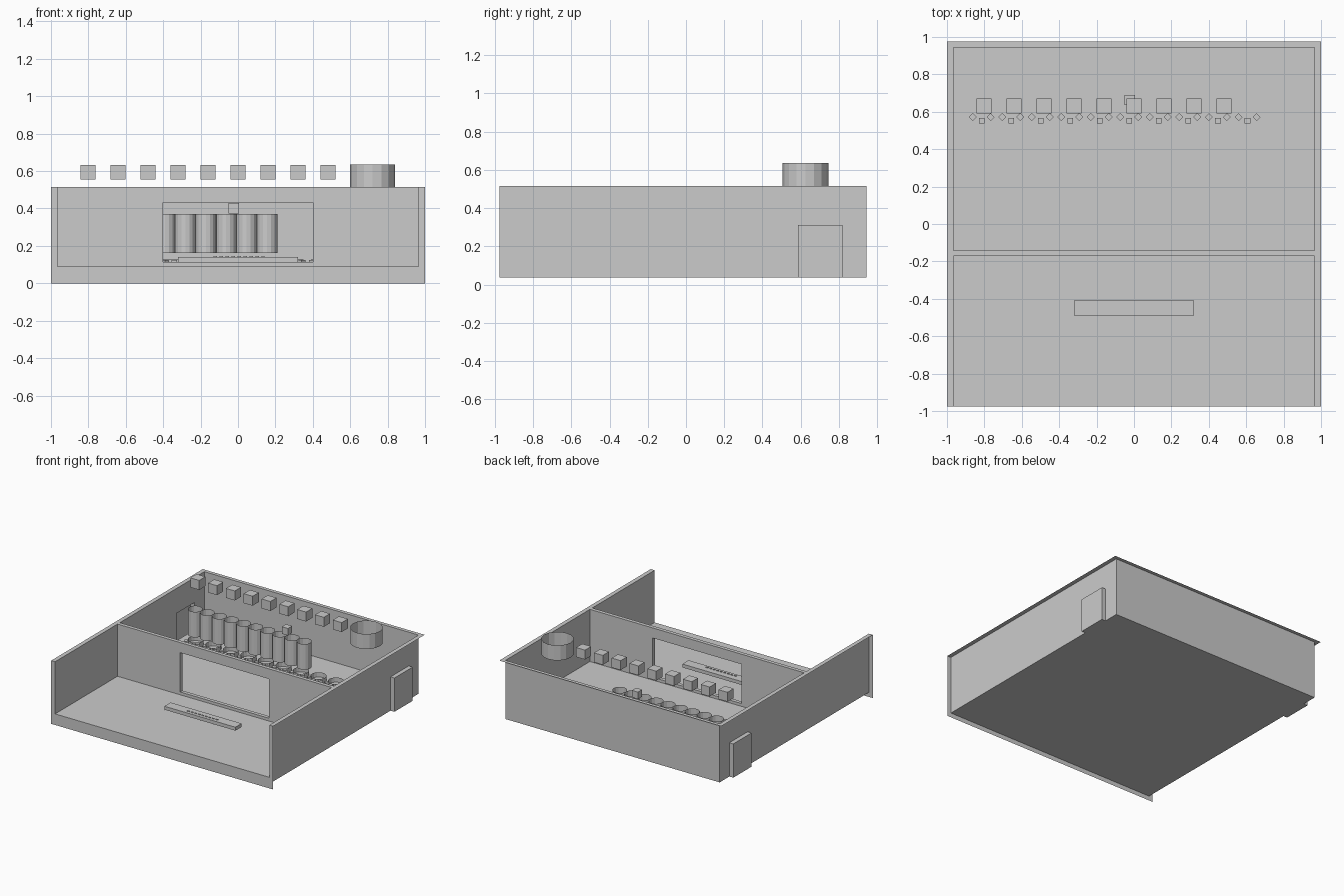
import bpy, bmesh, math
from mathutils import Matrix, Vector

if "Cube" in bpy.data.objects:
    bpy.data.objects.remove(bpy.data.objects["Cube"])

X, XO = 0.965, 1.0            # inner wall line, rim outer line
YF, YB, YO = -0.975, 0.945, 0.975
ZB, ZF, ZT = 0.037, 0.09, 0.515
PF, PB = -0.172, -0.142       # partition front and back


def finish(name, bm):
    me = bpy.data.meshes.new(name)
    bm.to_mesh(me)
    bm.free()
    ob = bpy.data.objects.new(name, me)
    bpy.context.collection.objects.link(ob)
    return ob


def add_box(bm, lo, hi, rot=0.0):
    lo, hi = Vector(lo), Vector(hi)
    m = (Matrix.Translation((lo + hi) / 2) @ Matrix.Rotation(rot, 4, 'Z')
         @ Matrix.Diagonal((*(hi - lo), 1)))
    bmesh.ops.create_cube(bm, size=1, matrix=m)


def box(name, lo, hi):
    bm = bmesh.new()
    add_box(bm, lo, hi)
    return finish(name, bm)


def add_rect(bm, axis, pos, a, b):
    """Flat rectangle perpendicular to axis; a and b are (min, max) on the other two axes."""
    vs = []
    for u, v in ((a[0], b[0]), (a[1], b[0]), (a[1], b[1]), (a[0], b[1])):
        p = [u, v]
        p.insert(axis, pos)
        vs.append(bm.verts.new(p))
    bm.faces.new(vs)


def rects(name, items):
    bm = bmesh.new()
    for it in items:
        add_rect(bm, *it)
    return finish(name, bm)


def add_tube(bm, x, y, z0, z1, r, n):
    """Open-ended tube."""
    bmesh.ops.create_cone(bm, cap_ends=False, segments=n, radius1=r, radius2=r,
                          depth=z1 - z0,
                          matrix=Matrix.Translation((x, y, (z0 + z1) / 2)))


# Floor slab
box("floor", (-X, YF, ZB), (X, YB, ZF))

# Thin outer walls, with a doorway pushed outwards on each side
D0, DM, D1, DT = 0.585, 0.705, 0.82, 0.312
for side, s in (("left", -1), ("right", 1)):
    rects(side + "_wall", [
        (0, s * X, (YF, D0), (ZB, ZT)),
        (0, s * X, (D1, YB), (ZB, ZT)),
        (0, s * X, (D0, D1), (DT, ZT))])
    xs = tuple(sorted((s * X, s * XO)))
    rects(side + "_doorway", [
        (1, D0, xs, (ZB, DT)),
        (1, D1, xs, (ZB, DT)),
        (2, DT, xs, (D0, D1)),
        (2, ZB, xs, (D0, D1)),
        (0, s * XO, (D0, DM), (ZB, DT)),
        (0, s * XO, (DM, D1), (ZB, DT))])
rects("back_wall", [(1, YB, (-X, X), (ZB, ZT))])

# Flat rims on the cut top and cut front
rects("top_rim", [
    (2, ZT, (-XO, -X), (YF, YO)),
    (2, ZT, (X, XO), (YF, YO)),
    (2, ZT, (-X, X), (YB, YO))])
rects("front_rim", [
    (1, YF, (-XO, XO), (0, ZF)),
    (1, YF, (-XO, -X), (ZF, ZT)),
    (1, YF, (X, XO), (ZF, ZT))])

# Partition with a wide window
WX, W0, W1 = 0.4, 0.113, 0.433
bm = bmesh.new()
for y in (PF, PB):
    add_rect(bm, 1, y, (-X, -WX), (ZF, ZT))
    add_rect(bm, 1, y, (WX, X), (ZF, ZT))
    add_rect(bm, 1, y, (-WX, WX), (ZF, W0))
    add_rect(bm, 1, y, (-WX, WX), (W1, ZT))
for x in (-WX, WX):
    add_rect(bm, 0, x, (PF, PB), (W0, W1))
for z in (W0, W1):
    add_rect(bm, 2, z, (-WX, WX), (PF, PB))
add_rect(bm, 2, ZT, (-X, X), (PF, PB))
finish("partition", bm)

# Control desk and its row of buttons
box("desk", (-0.32, -0.49, 0.112), (0.32, -0.41, 0.14))
bm = bmesh.new()
for i in range(9):
    x = -0.122 + 0.032 * i
    add_box(bm, (x - 0.009, -0.466, 0.138), (x + 0.009, -0.458, 0.145))
finish("desk_buttons", bm)

# Row of tall open tubes
bm = bmesh.new()
for i in range(10):
    add_tube(bm, -0.826 + 0.109 * i, 0.63, 0.162, 0.37, 0.055, 16)
finish("tall_tubes", bm)

# Row of low round bases, each with three small blocks at the front
bases, blocks = bmesh.new(), bmesh.new()
for i in range(10):
    cx, cy = -0.815 + 0.158 * i, 0.62
    add_tube(bases, cx, cy, ZF, 0.128, 0.06, 16)
    for deg in (-135, -90, -45):
        a = math.radians(deg)
        px, py = cx + 0.068 * math.cos(a), cy + 0.068 * math.sin(a)
        add_box(blocks, (px - 0.015, py - 0.015, 0.105),
                (px + 0.015, py + 0.015, 0.125), a)
finish("round_bases", bases)
finish("base_blocks", blocks)

# Floating cubes in a row and the single small cube
bm = bmesh.new()
for i in range(9):
    x = -0.803 + 0.1605 * i
    add_box(bm, (x - 0.04, 0.59, 0.556), (x + 0.04, 0.67, 0.633))
finish("hanging_cubes", bm)
box("small_cube", (-0.05, 0.635, 0.373), (0.005, 0.69, 0.43))

# Large open drum
bm = bmesh.new()
add_tube(bm, 0.72, 0.625, 0.513, 0.635, 0.12, 16)
finish("drum", bm)

for ob in bpy.data.objects:
    bm = bmesh.new()
    bm.from_mesh(ob.data)
    bmesh.ops.remove_doubles(bm, verts=bm.verts, dist=0.0001)
    bmesh.ops.recalc_face_normals(bm, faces=bm.faces)
    bm.to_mesh(ob.data)
    bm.free()
